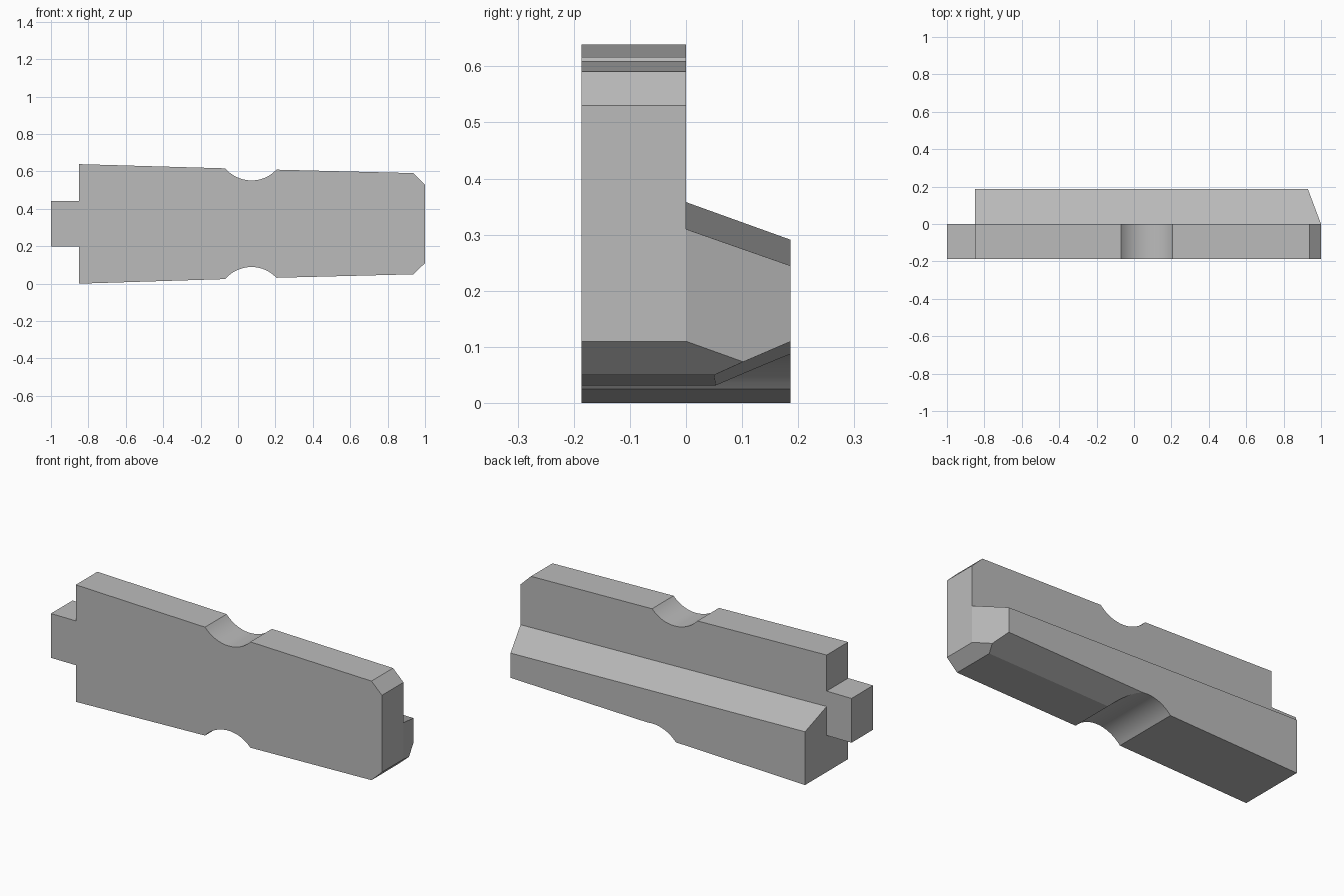
import bpy, bmesh
from math import asin, sin, cos, radians

default = bpy.data.objects.get("Cube")
if default:
    bpy.data.objects.remove(default, do_unlink=True)

DEPTH = 0.186

grey = bpy.data.materials.new("plain grey")
grey.use_nodes = True
grey.diffuse_color = (0.5, 0.5, 0.5, 1)
grey.node_tree.nodes["Principled BSDF"].inputs["Base Color"].default_value = (0.5, 0.5, 0.5, 1)


def make_object(name, bm):
    bmesh.ops.recalc_face_normals(bm, faces=bm.faces)
    mesh = bpy.data.meshes.new(name)
    bm.to_mesh(mesh)
    bm.free()
    mesh.materials.append(grey)
    obj = bpy.data.objects.new(name, mesh)
    bpy.context.collection.objects.link(obj)
    return obj


def hull(name, points):
    bm = bmesh.new()
    for p in points:
        bm.verts.new(p)
    bmesh.ops.convex_hull(bm, input=bm.verts)
    bmesh.ops.dissolve_limit(bm, angle_limit=radians(0.1), verts=bm.verts, edges=bm.edges)
    return make_object(name, bm)


def notch(z_edge, sign, steps=20):
    """Shallow arc across the plate, from left to right in x."""
    centre, half, sag = 0.068, 0.137, 0.061
    radius = (half**2 + sag**2) / (2 * sag)
    span = asin(half / radius)
    pts = []
    for i in range(steps + 1):
        a = -span + 2 * span * i / steps
        rise = radius * cos(a) - (radius - sag)
        tilt = -0.0035 * sin(a) / sin(span)
        pts.append((centre + radius * sin(a), z_edge + sign * (rise - tilt)))
    return pts


# Plate outline with end tab, chamfered end and two notches
outline = [(-1, 0.2), (-0.85, 0.2), (-0.85, 0)]
outline += notch(0.028, 1)
outline += [(0.937, 0.05), (1, 0.11), (1, 0.53), (0.937, 0.591)]
outline += notch(0.613, -1)[::-1]
outline += [(-0.85, 0.639), (-0.85, 0.442), (-1, 0.442)]

bm = bmesh.new()
face = bm.faces.new([bm.verts.new((x, -DEPTH, z)) for x, z in outline])
solid = bmesh.ops.extrude_face_region(bm, geom=[face])
new_verts = [v for v in solid["geom"] if isinstance(v, bmesh.types.BMVert)]
bmesh.ops.translate(bm, verts=new_verts, vec=(0, 2 * DEPTH, 0))
body = make_object("notched_plate_with_rear_rail", bm)


# Cutters that leave the rear rail standing out of the plate
def rail_top(x):
    return 0.358 - 0.026 * (x + 0.85)


def rail_bottom(x):
    return 0.03 + 0.027 * (x - 0.205)


above = []
for x in (-1.2, 1.2):
    t = rail_top(x)
    above += [(x, 0, t), (x, 0.3, t - 0.108), (x, 0.3, 1), (x, 0, 1)]

under = []
for x in (0.07, 1.2):
    b = rail_bottom(x)
    under += [(x, 0.05, b), (x, 0.3, b + 0.11), (x, 0.3, -0.2), (x, 0.05, -0.2)]

behind_tab = [(x, y, z) for x in (-1.2, -0.85) for y in (0, 0.3) for z in (-0.1, 1)]
slant_end = [(x, y, z) for x, y in ((1, 0), (0.887, 0.3), (1.2, 0.3), (1.2, 0)) for z in (-0.1, 1)]

bpy.context.view_layer.objects.active = body
body.select_set(True)
for name, points in (("upper_cutter", above), ("tab_cutter", behind_tab),
                     ("end_cutter", slant_end), ("under_cutter", under)):
    cutter = hull(name, points)
    cutter.hide_render = True
    mod = body.modifiers.new(name, "BOOLEAN")
    mod.operation = "DIFFERENCE"
    mod.solver = "EXACT"
    mod.object = cutter
    bpy.ops.object.modifier_apply(modifier=name)
    bpy.data.objects.remove(cutter, do_unlink=True)

bpy.ops.object.shade_smooth_by_angle(angle=radians(20))
